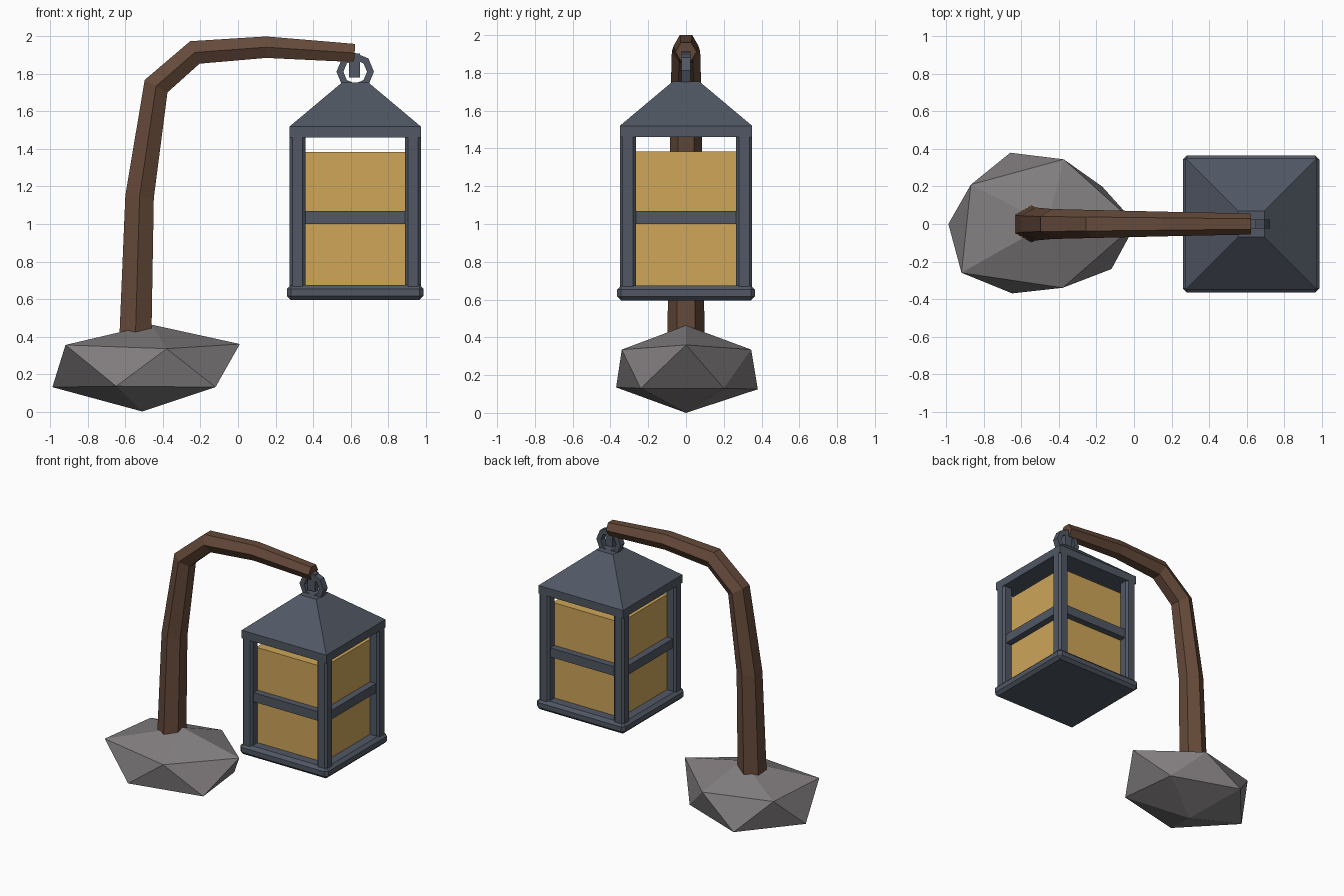
import bpy
import bmesh
from math import cos, sin, pi
from mathutils import Vector

old = bpy.data.objects.get("Cube")
if old:
    bpy.data.objects.remove(old, do_unlink=True)


def material(name, r, g, b):
    mat = bpy.data.materials.new(name)
    mat.use_nodes = True
    mat.diffuse_color = (r, g, b, 1)
    bsdf = mat.node_tree.nodes["Principled BSDF"]
    bsdf.inputs["Base Color"].default_value = (r, g, b, 1)
    bsdf.inputs["Roughness"].default_value = 0.8
    return mat


stone = material("grey stone", 0.22, 0.205, 0.21)
wood = material("brown wood", 0.13, 0.068, 0.042)
iron = material("blue grey iron", 0.082, 0.097, 0.127)
amber = material("amber glass", 0.62, 0.38, 0.10)


def finish(name, bm, mat):
    bmesh.ops.recalc_face_normals(bm, faces=bm.faces[:])
    mesh = bpy.data.meshes.new(name)
    bm.to_mesh(mesh)
    bm.free()
    mesh.materials.append(mat)
    obj = bpy.data.objects.new(name, mesh)
    bpy.context.collection.objects.link(obj)
    return obj


def box(name, mat, center, size, bevel=0):
    bm = bmesh.new()
    bmesh.ops.create_cube(bm, size=1)
    bmesh.ops.scale(bm, vec=size, verts=bm.verts[:])
    bmesh.ops.translate(bm, vec=center, verts=bm.verts[:])
    if bevel:
        bmesh.ops.bevel(bm, geom=bm.edges[:], offset=bevel, segments=1,
                        affect='EDGES', profile=0.5)
    return finish(name, bm, mat)


def loft(name, mat, sections, closed=False):
    """Skin a row of equally sized cross-sections."""
    bm = bmesh.new()
    rings = [[bm.verts.new(p) for p in s] for s in sections]
    pairs = list(zip(rings, rings[1:]))
    if closed:
        pairs.append((rings[-1], rings[0]))
    else:
        bm.faces.new(rings[0])
        bm.faces.new(rings[-1])
    n = len(rings[0])
    for a, b in pairs:
        for i in range(n):
            j = (i + 1) % n
            bm.faces.new((a[i], a[j], b[j], b[i]))
    return finish(name, bm, mat)


# Faceted boulder: two staggered rings between two poles
boulder = [
    (-0.51, 0, 0), (-0.46, 0, 0.463),
    (-0.99, 0, 0.13), (-0.65, -0.37, 0.135), (-0.12, -0.24, 0.13),
    (-0.17, 0.2, 0.13), (-0.66, 0.38, 0.125),
    (-0.92, -0.26, 0.355), (-0.38, -0.34, 0.335), (0.01, 0, 0.36),
    (-0.375, 0.345, 0.335), (-0.87, 0.21, 0.345),
]
bm = bmesh.new()
for p in boulder:
    bm.verts.new(p)
bmesh.ops.convex_hull(bm, input=bm.verts[:])
finish("boulder_base", bm, stone)

# Bent six-sided wooden post: x, z, radius along the path
path = [(-0.55, 0.3, 0.1), (-0.525, 1.145, 0.088), (-0.437, 1.735, 0.08),
        (-0.23, 1.915, 0.075), (0.15, 1.943, 0.066), (0.622, 1.912, 0.056)]
sections = []
for k, (x, z, r) in enumerate(path):
    x0, z0, _ = path[max(k - 1, 0)]
    x1, z1, _ = path[min(k + 1, len(path) - 1)]
    before = Vector((x - x0, z - z0)).normalized()
    after = Vector((x1 - x, z1 - z)).normalized()
    t = (before + after).normalized()
    sections.append([(x - t.y * r * sin(i * pi / 3), r * cos(i * pi / 3),
                      z + t.x * r * sin(i * pi / 3)) for i in range(6)])
loft("bent_post", wood, sections)

# Hanging hardware
CX = 0.625
box("hook", iron, (CX - 0.004, 0, 1.845), (0.06, 0.046, 0.13))
ring = []
for k in range(8):
    a = k * pi / 4
    ring.append([(CX + r * cos(a), y, 1.812 + r * sin(a))
                 for r, y in ((0.1, -0.024), (0.1, 0.024),
                              (0.063, 0.024), (0.063, -0.024))])
loft("hanging_ring", iron, ring, closed=True)

# Lantern roof: straight eave, then a slope to a small flat top
loft("lantern_roof", iron,
     [[(CX + sx * h, sy * h, z)
       for sx, sy in ((-1, -1), (1, -1), (1, 1), (-1, 1))]
      for h, z in ((0.35, 1.46), (0.35, 1.52), (0.07, 1.755))])

# Lantern body
box("lantern_floor", iron, (CX, 0, 0.635), (0.73, 0.73, 0.08), 0.022)
box("lantern_glass", amber, (CX, 0, 1.02), (0.56, 0.56, 0.73))
for sx, side in ((-1, "right"), (1, "left")):
    for sy, end in ((-1, "front"), (1, "back")):
        box(f"corner_post_{end}_{side}", iron,
            (CX + sx * 0.308, sy * 0.308, 1.065), (0.084, 0.084, 0.83), 0.015)

# Middle rails on all four sides
for s, x_name, y_name in ((-1, "right", "front"), (1, "left", "back")):
    box(f"rail_{y_name}", iron, (CX, s * 0.3, 1.034), (0.6, 0.06, 0.068))
    box(f"rail_{x_name}", iron, (CX + s * 0.3, 0, 1.034), (0.06, 0.6, 0.068))
